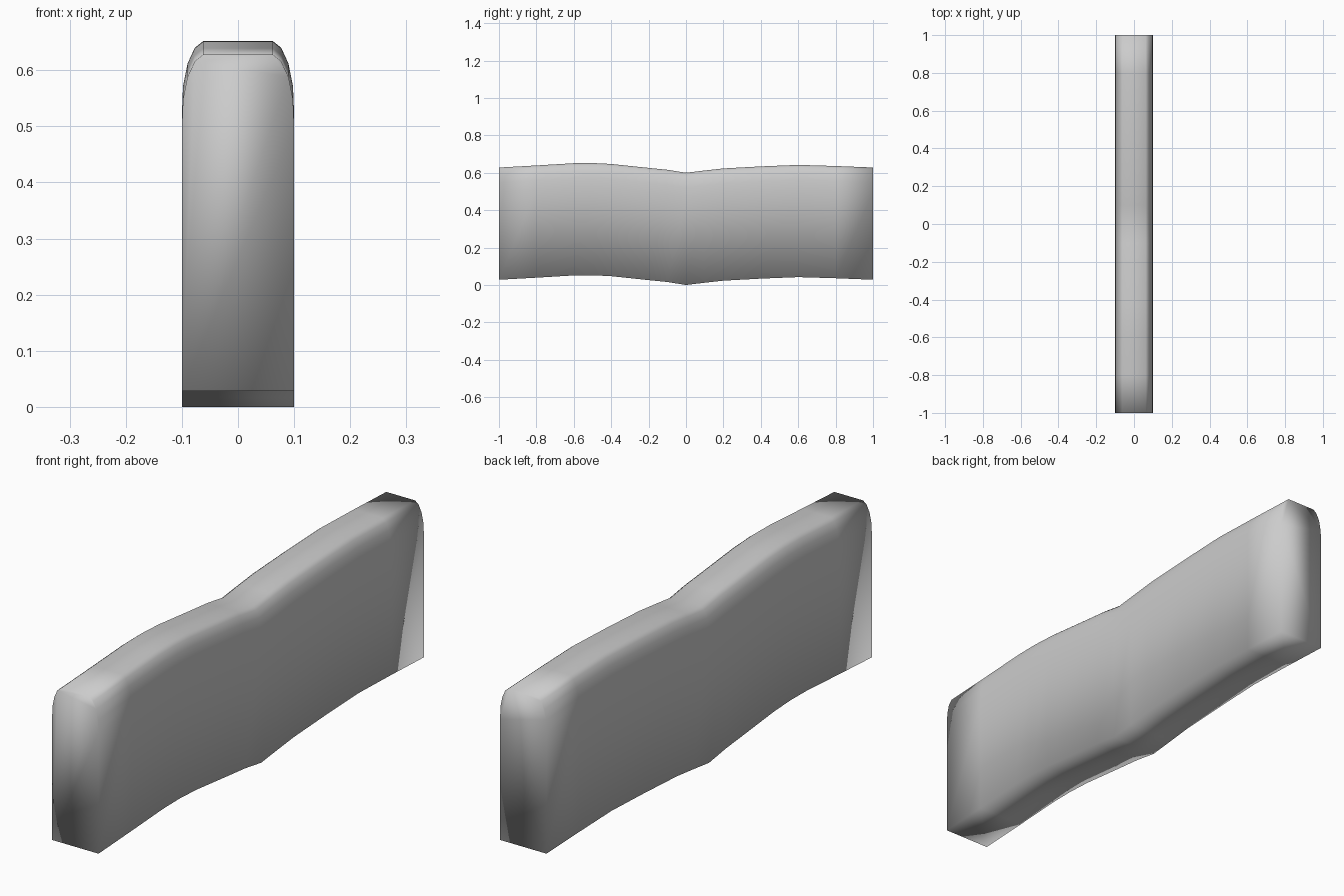
import bpy, bmesh

if "Cube" in bpy.data.objects:
    bpy.data.objects.remove(bpy.data.objects["Cube"])

# Half cross-section (x, z) of the wall, bottom to top, mirrored below
half = [(0.1, 0.0), (0.1, 0.47), (0.098, 0.52), (0.09, 0.56), (0.077, 0.588), (0.062, 0.6)]
section = half + [(-x, z) for x, z in reversed(half)]

# Ground line (y, rise) the section follows
path = [(-1, 0.028), (-0.8, 0.039), (-0.6, 0.051), (-0.5, 0.052), (-0.4, 0.047),
        (-0.2, 0.026), (-0.1, 0.016), (0, 0.0), (0.1, 0.012), (0.2, 0.023),
        (0.4, 0.034), (0.6, 0.042), (0.8, 0.036), (1, 0.028)]

# Sweep the section along the path
bm = bmesh.new()
rings = [[bm.verts.new((x, y, z + rise)) for x, z in section] for y, rise in path]
n = len(section)
for a, b in zip(rings, rings[1:]):
    for i in range(n):
        j = (i + 1) % n
        bm.faces.new((a[i], a[j], b[j], b[i]))

# Closed ends
bm.faces.new(rings[0])
bm.faces.new(rings[-1])
bmesh.ops.recalc_face_normals(bm, faces=bm.faces[:])

# Smooth all over, as the soft shading runs across the ends too
for f in bm.faces:
    f.smooth = True

mesh = bpy.data.meshes.new("wavy_wall")
bm.to_mesh(mesh)
bm.free()
bpy.context.collection.objects.link(bpy.data.objects.new("wavy_wall", mesh))
